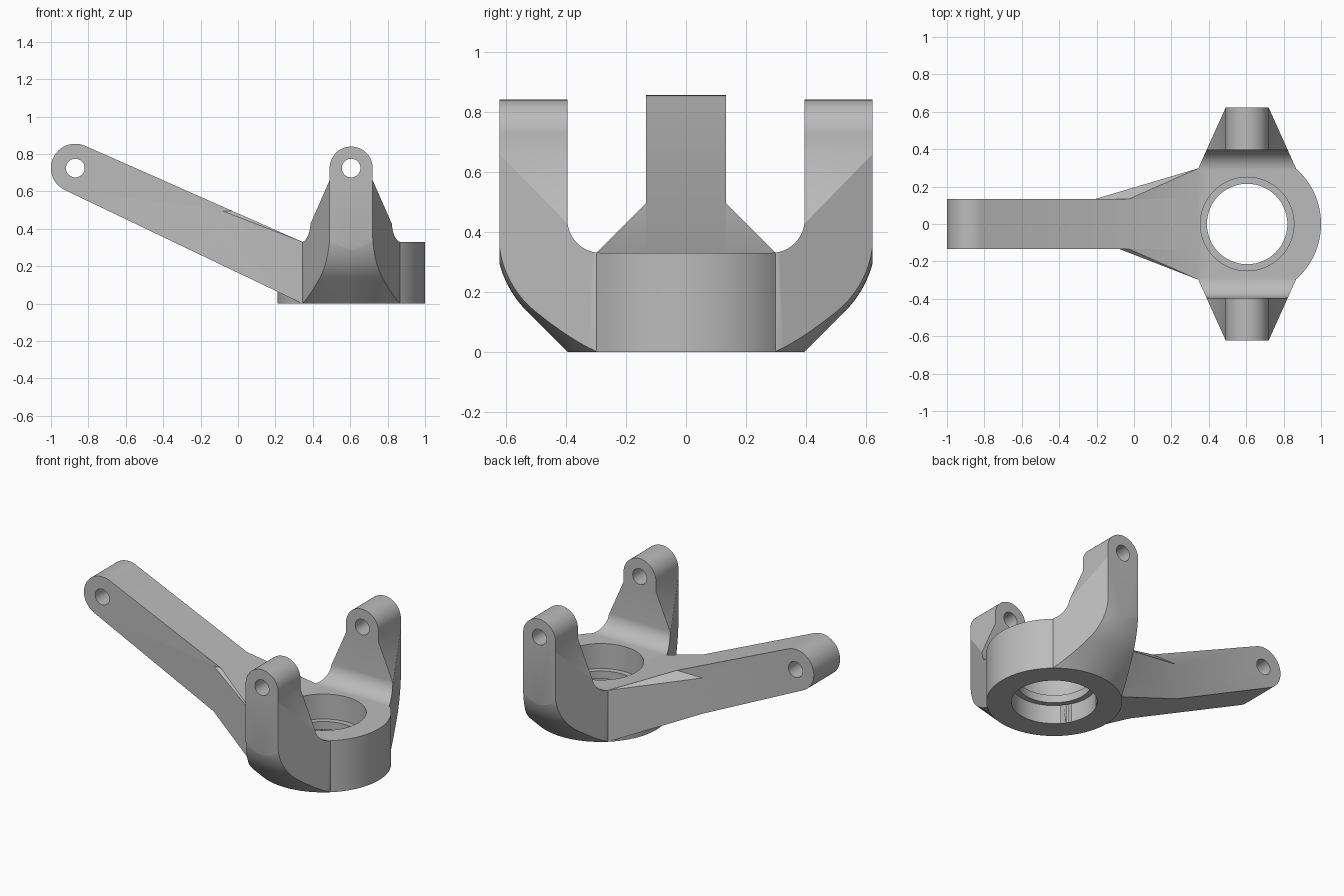
import bpy, bmesh
from math import sin, cos, pi, radians, atan2, hypot, acos

cube = bpy.data.objects.get("Cube")
if cube:
    bpy.data.objects.remove(cube, do_unlink=True)

grey = bpy.data.materials.new("plain grey")
grey.use_nodes = True
colour = (0.5, 0.5, 0.5, 1)
grey.diffuse_color = colour
grey.node_tree.nodes["Principled BSDF"].inputs["Base Color"].default_value = colour


def finish(name, bm):
    bmesh.ops.remove_doubles(bm, verts=bm.verts[:], dist=0.00001)
    bmesh.ops.recalc_face_normals(bm, faces=bm.faces[:])
    mesh = bpy.data.meshes.new(name)
    bm.to_mesh(mesh)
    bm.free()
    mesh.materials.append(grey)
    ob = bpy.data.objects.new(name, mesh)
    bpy.context.collection.objects.link(ob)
    return ob


def prism(name, pts, axis, lo, hi):
    """Extrude a 2D outline along an axis between lo and hi."""
    place = {"x": lambda p, t: (t, p[0], p[1]),
             "y": lambda p, t: (p[0], t, p[1]),
             "z": lambda p, t: (p[0], p[1], t)}[axis]
    bm = bmesh.new()
    a = [bm.verts.new(place(p, lo)) for p in pts]
    b = [bm.verts.new(place(p, hi)) for p in pts]
    bm.faces.new(a)
    bm.faces.new(b[::-1])
    for i in range(len(pts)):
        j = (i + 1) % len(pts)
        bm.faces.new((a[i], a[j], b[j], b[i]))
    return finish(name, bm)


def lathe(name, profile, steps=96):
    """Spin an (r, z) profile around the bore axis."""
    bm = bmesh.new()
    vs = [bm.verts.new((CX + r, 0, z)) for r, z in profile]
    es = [bm.edges.new(pair) for pair in zip(vs, vs[1:])]
    bmesh.ops.spin(bm, geom=vs + es, cent=(CX, 0, 0), axis=(0, 0, 1),
                   angle=2 * pi, steps=steps)
    return finish(name, bm)


def arc(cx, cy, r, a0, a1, n=16):
    return [(cx + r * cos(a0 + (a1 - a0) * i / n), cy + r * sin(a0 + (a1 - a0) * i / n))
            for i in range(n + 1)]


def combine(target, tool, operation):
    mod = target.modifiers.new("combine", "BOOLEAN")
    mod.solver = "EXACT"
    mod.operation = operation
    mod.object = tool
    bpy.context.view_layer.update()
    graph = bpy.context.evaluated_depsgraph_get()
    mesh = bpy.data.meshes.new_from_object(target.evaluated_get(graph))
    target.modifiers.clear()
    target.data = mesh
    bpy.data.objects.remove(tool, do_unlink=True)


CX = 0.605          # bore axis
HOLE_Z = 0.725      # height of the pin holes
RING_H = 0.33

# Yoke: a rounded bowl trimmed by its plan and its front outline
R = 0.36
WIDE = 0.634
bend = WIDE - R
bend_z = WIDE - R * (1 - cos(pi / 4)) - 0.395 + R * sin(pi / 4)
bowl = [(0, 0), (0.395, 0)] + arc(bend, bend_z, R, -pi / 4, 0) + [(WIDE, 1), (0, 1)]
knuckle = lathe("steering_knuckle", bowl)

plan = [(CX + sx * hw, sy * y)
        for sx, sy, pair in ((-1, -1, ((0.26, 0.3), (0.115, 0.622))),
                             (1, -1, ((0.115, 0.622), (0.26, 0.3))),
                             (1, 1, ((0.26, 0.3), (0.115, 0.622))),
                             (-1, 1, ((0.115, 0.622), (0.26, 0.3))))
        for hw, y in pair]
combine(knuckle, prism("yoke_plan", plan, "z", -0.2, 1.2), "INTERSECT")

foot = 0.115 + 0.76 * 0.145 / 0.33
front = [(CX - foot, -0.1), (CX + foot, -0.1), (CX + 0.115, 0.66)]
front += arc(CX, HOLE_Z, 0.115, 0, pi, 32) + [(CX - 0.115, 0.66)]
combine(knuckle, prism("yoke_front", front, "y", -1, 1), "INTERSECT")

# Bearing ring, then the channel between the two uprights
ring = lathe("bearing_ring", [(0, 0), (0.395, 0), (0.395, 0.4), (0, 0.4)])
combine(knuckle, ring, "UNION")
half = [(0.395, 1.1)] + arc(0.285, 0.44, 0.11, 0, -pi / 2, 12)
channel = half + [(-y, z) for y, z in reversed(half)]
combine(knuckle, prism("channel", channel, "x", 0, 1.2), "DIFFERENCE")

# Long arm: rounded end with two tangent edges running to the ring
EX, ER, ROOT = -0.87, 0.13, 0.345


def tangent(px, pz, side):
    """Angle on the end circle where the edge to (px, pz) touches."""
    dx, dz = px - EX, pz - HOLE_Z
    return atan2(dz, dx) + side * acos(ER / hypot(dx, dz))


top, bottom = tangent(ROOT, RING_H, 1), tangent(ROOT, 0, -1)
arm_side = arc(EX, HOLE_Z, ER, top, bottom + 2 * pi, 32)
arm_side += [(ROOT, 0), (0.4, 0), (0.4, RING_H), (ROOT, RING_H)]
arm = prism("arm", arm_side, "y", -0.133, 0.133)

# Flared root of the arm with sloping shoulders
flare = prism("arm_flare", arm_side, "y", -0.4, 0.4)
flare_plan = [(-0.08, -0.133), (ROOT, -0.298), (0.4, -0.298),
              (0.4, 0.298), (ROOT, 0.298), (-0.21, 0.133), (-0.21, 0.1), (-0.08, -0.1)]
combine(flare, prism("flare_plan", flare_plan, "z", -0.2, 1.2), "INTERSECT")
roof = [(-0.4, -0.2), (0.4, -0.2), (0.4, 0.228), (0.133, 0.495), (0.1, 0.8),
        (-0.1, 0.8), (-0.133, 0.495), (-0.4, 0.228)]
combine(flare, prism("flare_roof", roof, "x", -1, 1), "INTERSECT")
combine(arm, flare, "UNION")
combine(knuckle, arm, "UNION")

# Stepped bore with an inner lip, and the pin holes
bore = [(0, -0.1), (0.25, -0.1), (0.25, 0.12), (0.215, 0.12),
        (0.215, 0.17), (0.25, 0.17), (0.25, 1), (0, 1)]
combine(knuckle, lathe("bore", bore), "DIFFERENCE")
for x in (EX, CX):
    pin = prism("pin_hole", arc(x, HOLE_Z, 0.05, 0, 2 * pi, 32)[:-1], "y", -1, 1)
    combine(knuckle, pin, "DIFFERENCE")

# Smooth curved areas, keep edges sharp
bpy.ops.object.select_all(action="DESELECT")
knuckle.select_set(True)
bpy.context.view_layer.objects.active = knuckle
bpy.ops.object.shade_smooth_by_angle(angle=radians(25))
